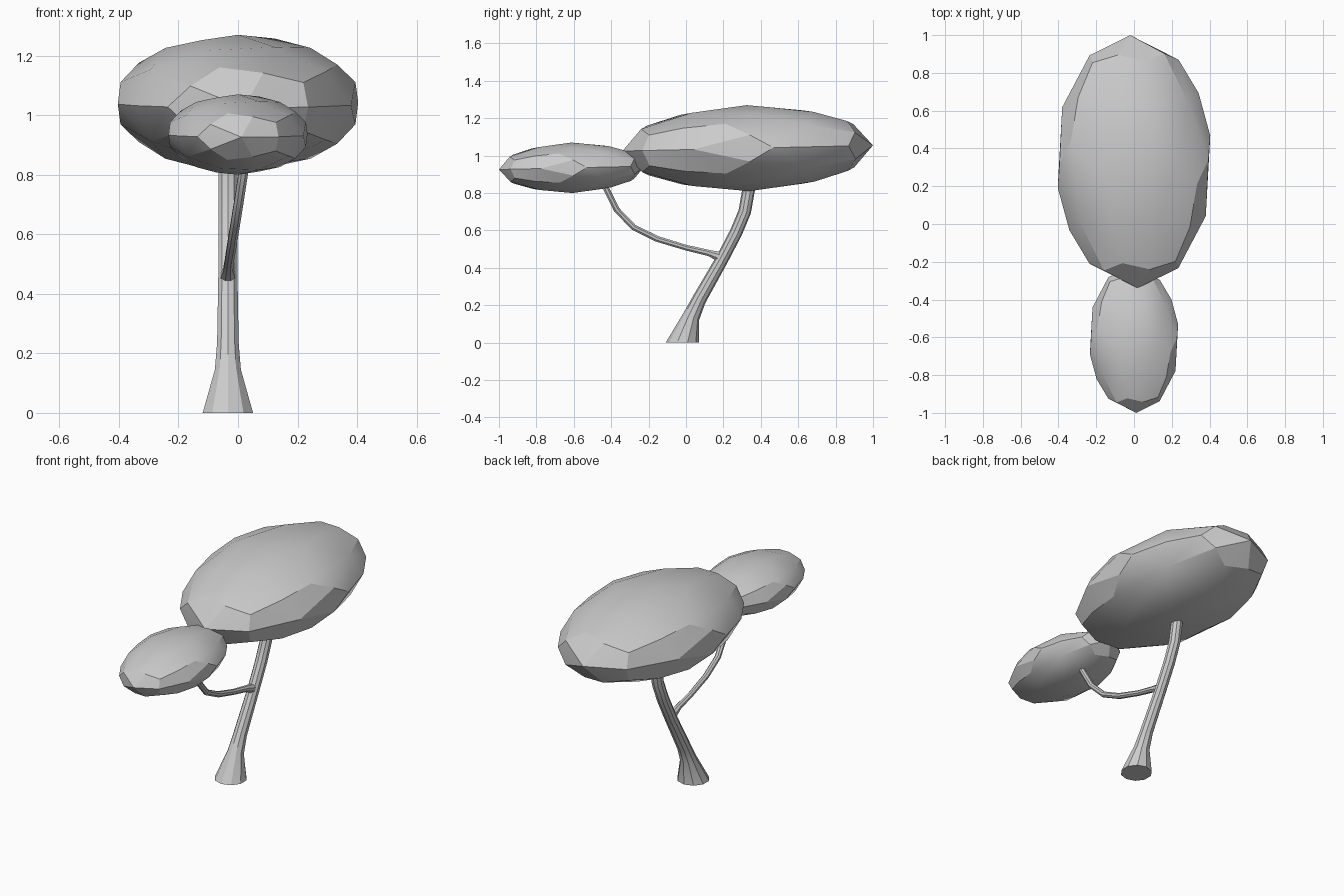
import bpy, bmesh
from math import radians, cos, sin, pi
from mathutils import Vector, Matrix

if "Cube" in bpy.data.objects:
    bpy.data.objects.remove(bpy.data.objects["Cube"])


def finish(name, bm, angle):
    bmesh.ops.recalc_face_normals(bm, faces=bm.faces)
    me = bpy.data.meshes.new(name)
    bm.to_mesh(me)
    bm.free()
    ob = bpy.data.objects.new(name, me)
    bpy.context.collection.objects.link(ob)
    bpy.ops.object.select_all(action='DESELECT')
    ob.select_set(True)
    bpy.context.view_layer.objects.active = ob
    bpy.ops.object.shade_smooth_by_angle(angle=radians(angle))
    return ob


def canopy(name, centre, size):
    # rounded twelve-panel ball: panel centres, edge midpoints and corners on a sphere
    ico = bmesh.new()
    bmesh.ops.create_icosphere(ico, subdivisions=1, radius=1)
    pts = [v.co.normalized() for v in ico.verts]
    pts += [(e.verts[0].co + e.verts[1].co).normalized() for e in ico.edges]
    pts += [f.calc_center_median().normalized() for f in ico.faces]
    ico.free()
    bm = bmesh.new()
    for p in pts:
        bm.verts.new(p)
    bmesh.ops.convex_hull(bm, input=bm.verts[:])
    # pole laid along y, stretched, then tipped a little
    m = (Matrix.Translation(centre)
         @ Matrix.Rotation(radians(1.7), 4, 'Z') @ Matrix.Rotation(radians(1.3), 4, 'X')
         @ Matrix.Diagonal((*size, 1)) @ Matrix.Rotation(radians(90), 4, 'X'))
    bm.transform(m)
    return finish(name, bm, 25)


def tube(name, path, sides, first_normal=None):
    # rings of given radius across a path of (x, y, z, radius)
    bm = bmesh.new()
    pts = [Vector(p[:3]) for p in path]
    rings = []
    for i, p in enumerate(pts):
        t = (pts[min(i + 1, len(pts) - 1)] - pts[max(i - 1, 0)]).normalized()
        if i == 0 and first_normal:
            t = Vector(first_normal)
        u = (Vector((1, 0, 0)) - t * t.x).normalized()
        w = t.cross(u)
        r = path[i][3]
        rings.append([bm.verts.new(p + r * (u * cos(a) + w * sin(a)))
                      for a in (2 * pi * (k + 0.5) / sides for k in range(sides))])
    for a, b in zip(rings, rings[1:]):
        for k in range(sides):
            n = (k + 1) % sides
            bm.faces.new((a[k], a[n], b[n], b[k]))
    bm.faces.new(rings[0])
    bm.faces.new(rings[-1])
    return finish(name, bm, 25)


# Leaf canopies
canopy("large_canopy", (0, 0.33, 1.04), (0.415, 0.67, 0.23))
canopy("small_canopy", (0, -0.61, 0.935), (0.24, 0.39, 0.135))

# Leaning trunk with a flared foot
tube("trunk", [(-0.034, -0.02, 0, 0.089), (-0.034, 0.028, 0.14, 0.046),
               (-0.034, 0.07, 0.23, 0.038), (-0.034, 0.195, 0.45, 0.034),
               (-0.034, 0.268, 0.59, 0.034), (-0.034, 0.314, 0.7, 0.034),
               (-0.034, 0.335, 0.82, 0.034), (-0.034, 0.34, 0.9, 0.033)],
     10, (0, 0, 1))

# Side branch reaching to the small canopy
tube("branch", [(-0.034, 0.2, 0.452, 0.03), (-0.034, 0.17, 0.463, 0.026),
                (-0.033, 0.12, 0.48, 0.018), (-0.03, 0, 0.508, 0.016),
                (-0.022, -0.155, 0.555, 0.017), (-0.012, -0.28, 0.617, 0.017),
                (0.003, -0.37, 0.71, 0.017), (0.02, -0.425, 0.82, 0.017),
                (0.025, -0.44, 0.88, 0.017)], 8)
